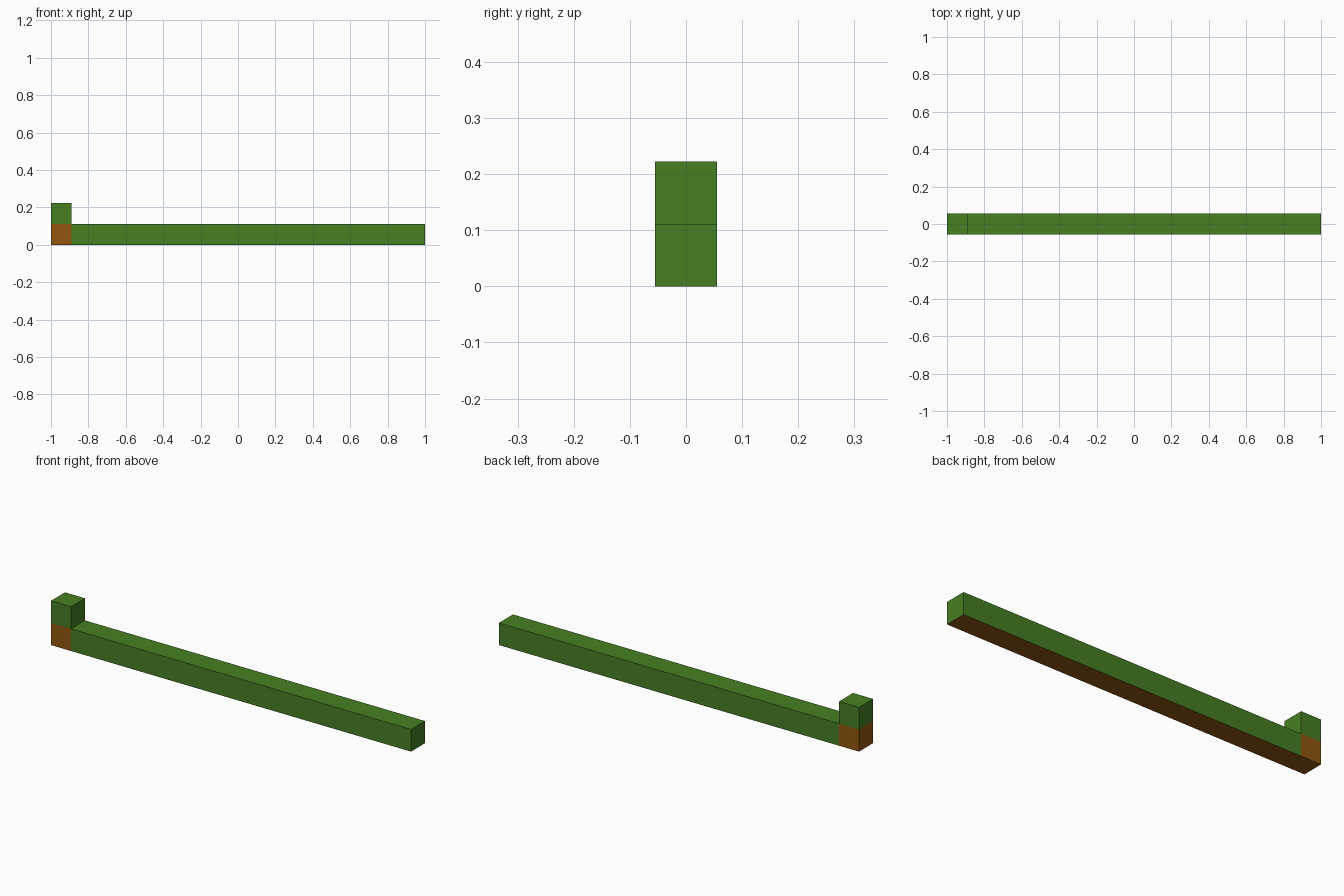
import bpy
import bmesh

if "Cube" in bpy.data.objects:
    bpy.data.objects.remove(bpy.data.objects["Cube"])

B = 2 / 18          # edge length of one block: the strip is 18 blocks long
H = B / 2


def material(name, rgb):
    m = bpy.data.materials.new(name)
    m.diffuse_color = (*rgb, 1)
    m.use_nodes = True
    m.node_tree.nodes["Principled BSDF"].inputs["Base Color"].default_value = m.diffuse_color
    return m


grass = material("grass_green", (0.062, 0.212, 0.016))
dirt = material("dirt_brown", (0.285, 0.094, 0.005))

# L-shaped front profile: buried corner block, long row, raised end block
bm = bmesh.new()
x0, x1, x2 = -1, -1 + B, 1
a, b, c, d, e, f, g, h = [bm.verts.new((x, -H, z)) for x, z in (
    (x0, 0), (x1, 0), (x2, 0), (x2, B), (x1, B), (x1, 2 * B), (x0, 2 * B), (x0, B))]
for loop in ((a, b, e, h), (b, c, d, e), (h, e, f, g)):
    bm.faces.new(loop)

# Extrude one block deep, leaving no hidden inner faces
ext = bmesh.ops.extrude_face_region(bm, geom=bm.faces[:], use_keep_orig=True)
back = [v for v in ext["geom"] if isinstance(v, bmesh.types.BMVert)]
bmesh.ops.translate(bm, verts=back, vec=(0, B, 0))
bmesh.ops.recalc_face_normals(bm, faces=bm.faces[:])

# Dirt on the underside and on the sides of the buried corner block
for face in bm.faces:
    p = face.calc_center_median()
    face.material_index = int(p.z < 0.001 or (p.x < x1 - 0.001 and p.z < B))

mesh = bpy.data.meshes.new("terrain_strip")
bm.to_mesh(mesh)
bm.free()
mesh.materials.append(grass)
mesh.materials.append(dirt)
bpy.context.collection.objects.link(bpy.data.objects.new("terrain_strip", mesh))
